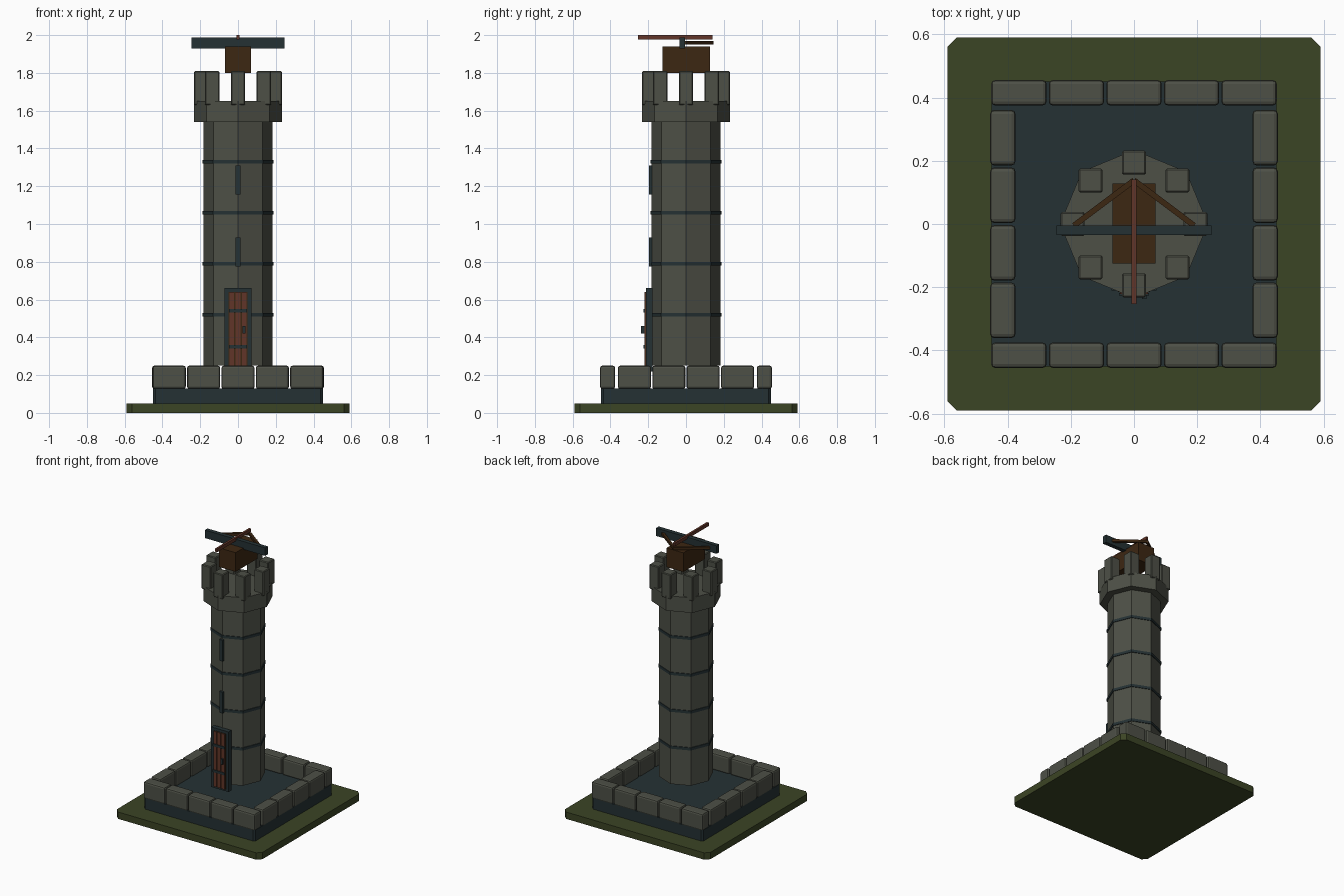
import bpy, bmesh, math
from mathutils import Vector

if "Cube" in bpy.data.objects:
    bpy.data.objects.remove(bpy.data.objects["Cube"])


def mat(name, r, g, b):
    m = bpy.data.materials.new(name)
    m.diffuse_color = (r, g, b, 1)
    m.use_nodes = True
    m.node_tree.nodes["Principled BSDF"].inputs["Base Color"].default_value = m.diffuse_color
    return m


STONE = mat("stone", 0.075, 0.08, 0.062)
SLATE = mat("dark_slate", 0.018, 0.031, 0.034)
GRASS = mat("grass", 0.044, 0.058, 0.018)
WOOD = mat("dark_wood", 0.046, 0.02, 0.006)
RED = mat("red_wood", 0.12, 0.036, 0.021)


def finish(name, bm, m):
    me = bpy.data.meshes.new(name)
    bm.to_mesh(me)
    bm.free()
    me.materials.append(m)
    ob = bpy.data.objects.new(name, me)
    bpy.context.collection.objects.link(ob)
    return ob


def box(name, x0, x1, y0, y1, z0, z1, m, bevel=0, vertical=False, seg=1):
    bm = bmesh.new()
    bmesh.ops.create_cube(bm, size=1)
    for v in bm.verts:
        v.co = Vector(((x0 + x1) / 2 + v.co.x * (x1 - x0),
                       (y0 + y1) / 2 + v.co.y * (y1 - y0),
                       (z0 + z1) / 2 + v.co.z * (z1 - z0)))
    if bevel:
        edges = [e for e in bm.edges if not vertical or
                 abs(e.verts[0].co.z - e.verts[1].co.z) > 1e-4]
        bmesh.ops.bevel(bm, geom=edges, offset=bevel, segments=seg,
                        profile=0.5, affect='EDGES')
    return finish(name, bm, m)


def cbox(name, c, s, m, **k):
    a = [(c[i] - s[i] / 2, c[i] + s[i] / 2) for i in range(3)]
    return box(name, *a[0], *a[1], *a[2], m, **k)


# octagonal drum with a corner facing the front
def drum(name, r, z0, z1, m):
    bm = bmesh.new()
    bmesh.ops.create_cone(bm, cap_ends=True, segments=8, radius1=r, radius2=r, depth=z1 - z0)
    bmesh.ops.translate(bm, verts=bm.verts, vec=(0, 0, (z0 + z1) / 2))
    return finish(name, bm, m)


def rod(name, a, b, w, m):
    a, b = Vector(a), Vector(b)
    ob = cbox(name, (0, 0, 0), (w, w, (b - a).length), m)
    ob.location = (a + b) / 2
    ob.rotation_mode = 'QUATERNION'
    ob.rotation_quaternion = (b - a).to_track_quat('Z', 'Y')


# ground and foundation
box("grass_base", -.59, .59, -.59, .59, 0, .05, GRASS, bevel=.03, vertical=True)
box("foundation", -.45, .45, -.45, .45, .05, .13, SLATE, bevel=.012, vertical=True)

# low wall of blocks around the yard
for s in (-1, 1):
    for i in range(5):
        cbox("wall_block", (-.364 + .182 * i, s * .415, .1885), (.175, .08, .123),
             STONE, bevel=.012, seg=2)
    for i in range(4):
        cbox("wall_block_side", (s * .415, -.273 + .182 * i, .1885), (.08, .175, .123),
             STONE, bevel=.012, seg=2)

# tower shaft, bands and parapet
drum("tower_shaft", .182, .25, 1.6, STONE)
for z in (.52, .79, 1.06, 1.33):
    drum("tower_band", .187, z - .01, z + .01, SLATE)
drum("parapet", .234, 1.54, 1.65, STONE)
for i in range(8):
    a = i * math.pi / 4
    cbox("merlon", (.194 * math.cos(a), .194 * math.sin(a), 1.72), (.076, .076, .18),
         STONE, bevel=.005)

# arrow slits
for z in (.852, 1.233):
    cbox("arrow_slit", (0, -.189, z), (.026, .016, .155), SLATE)

# door
box("door_frame", -.071, .071, -.211, -.178, .22, .66, SLATE)
box("door_back", -.05, .05, -.215, -.20, .235, .64, WOOD)
for x in (-.033, 0, .033):
    cbox("door_plank", (x, -.216, .437), (.024, .01, .405), RED)
for z in (.35, .54):
    cbox("door_strap", (0, -.222, z), (.094, .008, .018), SLATE)
cbox("door_handle", (.032, -.228, .44), (.014, .018, .04), SLATE)

# mounted bolt thrower
box("weapon_box", -.068, .068, -.125, .128, 1.80, 1.94, WOOD)
box("bow_beam", -.245, .245, -.035, -.004, 1.93, 1.988, SLATE)
box("bolt", -.008, .008, -.253, .14, 1.976, 2.0, RED)
for s in (-1, 1):
    rod("bow_string", (s * .19, -.005, 1.96), (0, .138, 1.96), .018, WOOD)
